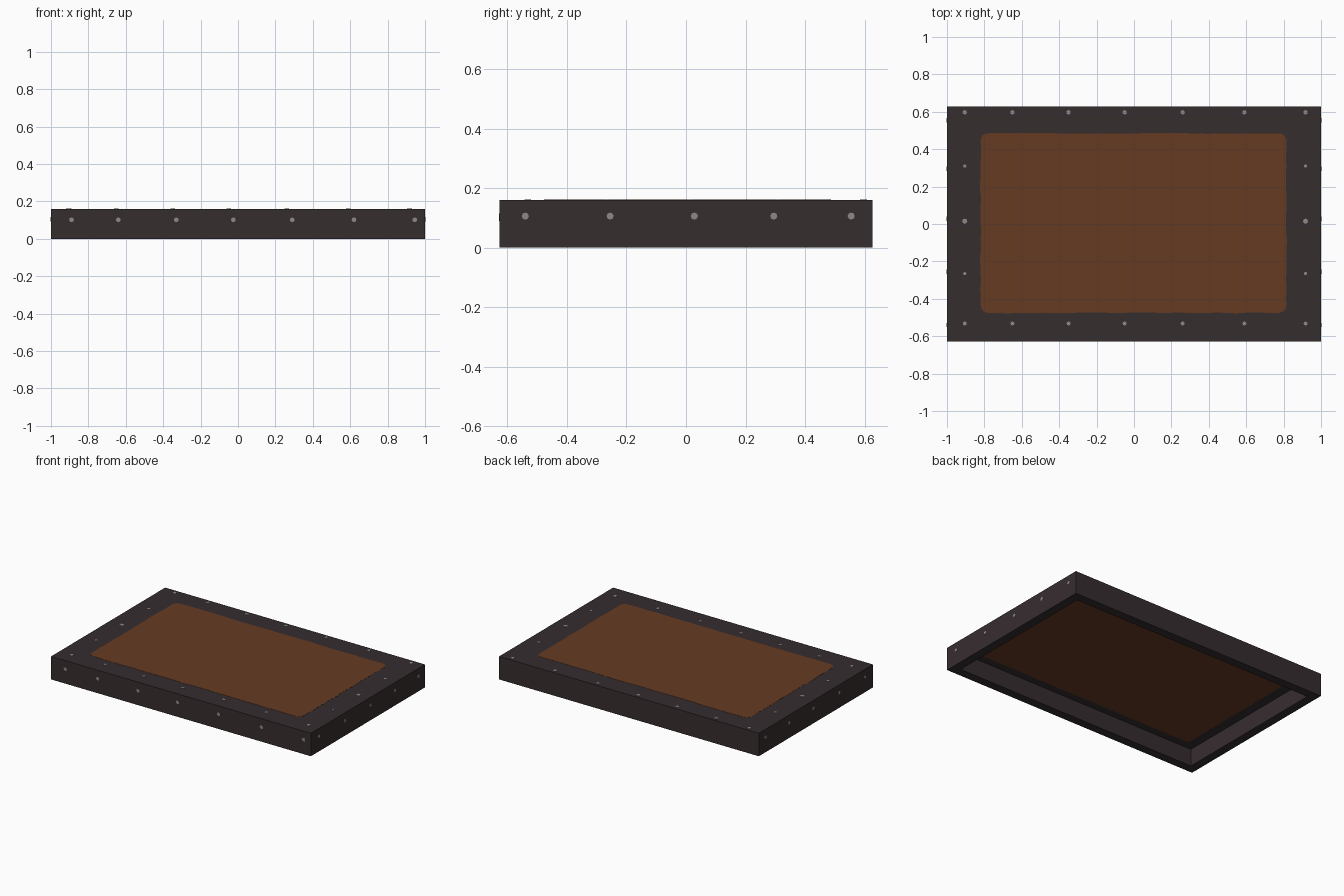
import bpy, bmesh, math, random
from mathutils import Vector

if "Cube" in bpy.data.objects:
    bpy.data.objects.remove(bpy.data.objects["Cube"])

random.seed(4)
LX, LY, H = 1.0, 0.627, 0.16      # half sizes and height
WALL, DEPTH = 0.086, 0.12         # wall thickness, depth of the hollow below


def material(name, rgb):
    m = bpy.data.materials.new(name)
    m.diffuse_color = (*rgb, 1)
    m.use_nodes = True
    m.node_tree.nodes["Principled BSDF"].inputs["Base Color"].default_value = m.diffuse_color
    return m


dark = material("dark frame", (0.037, 0.026, 0.028))
brown = material("brown leather", (0.130, 0.043, 0.016))
grey = material("grey stud", (0.27, 0.25, 0.25))


def finish(bm, name, mat):
    bmesh.ops.recalc_face_normals(bm, faces=bm.faces)
    me = bpy.data.meshes.new(name)
    bm.to_mesh(me)
    bm.free()
    me.materials.append(mat)
    ob = bpy.data.objects.new(name, me)
    bpy.context.collection.objects.link(ob)
    return ob


# Frame: slab hollowed from below
bm = bmesh.new()
bmesh.ops.create_cube(bm, size=1)
for v in bm.verts:
    v.co = Vector((v.co.x * 2 * LX, v.co.y * 2 * LY, (v.co.z + 0.5) * H))
bm.normal_update()
bottom = min(bm.faces, key=lambda f: f.normal.z)
bmesh.ops.inset_region(bm, faces=[bottom], thickness=WALL)
ext = bmesh.ops.extrude_discrete_faces(bm, faces=[bottom])["faces"]
for v in ext[0].verts:
    v.co.z = DEPTH
finish(bm, "frame", dark)


def panel(name, x0, x1, y0, y1, r, z, thick, jitter):
    """Thin rounded panel with a slightly uneven outline."""
    pts = []
    corners = [(x1 - r, y1 - r, 0), (x0 + r, y1 - r, 90),
               (x0 + r, y0 + r, 180), (x1 - r, y0 + r, 270)]
    for i, (cx, cy, a0) in enumerate(corners):
        for k in range(6):
            a = math.radians(a0 + k * 18)
            pts.append(Vector((cx + r * math.cos(a), cy + r * math.sin(a), z)))
        nx, ny, na = corners[(i + 1) % 4]
        b = math.radians(na)
        end = Vector((nx + r * math.cos(b), ny + r * math.sin(b), z))
        start = pts[-1].copy()
        out = Vector((math.cos(b), math.sin(b), 0))
        for k in range(1, 20):
            pts.append(start.lerp(end, k / 20) + out * random.uniform(-jitter, jitter))
    bm = bmesh.new()
    f = bm.faces.new([bm.verts.new(p) for p in pts])
    g = bmesh.ops.extrude_face_region(bm, geom=[f])["geom"]
    for v in g:
        if isinstance(v, bmesh.types.BMVert):
            v.co.z += thick
    finish(bm, name, brown)


panel("top_panel", -0.82, 0.815, -0.475, 0.485, 0.04, H - 0.001, 0.002, 0.003)
panel("underside_panel", -0.87, 0.87, -0.51, 0.51, 0.02, DEPTH - 0.001, 0.002, 0.002)


def stud(bm, p, n, r):
    """Flat eight sided stud lying on a face with normal n."""
    n = Vector(n)
    q = n.to_track_quat('Z', 'Y')
    ring = [Vector(p) + n * 0.0015 + q @ Vector((r * math.cos(a), r * math.sin(a), 0))
            for a in (math.tau * k / 8 for k in range(8))]
    f = bm.faces.new([bm.verts.new(c) for c in ring])
    g = bmesh.ops.extrude_face_region(bm, geom=[f])["geom"]
    for v in g:
        if isinstance(v, bmesh.types.BMVert):
            v.co -= n * 0.002


# Studs: around the top, along the front and on both short ends
bm = bmesh.new()
for x in (-0.905, -0.65, -0.35, -0.05, 0.26, 0.59, 0.917):
    stud(bm, (x, 0.597, H), (0, 0, 1), 0.012)
    stud(bm, (x, -0.532, H), (0, 0, 1), 0.011)
for y in (-0.265, 0.015, 0.31):
    for x in (-0.905, 0.917):
        stud(bm, (x, y, H), (0, 0, 1), 0.014 if y == 0.015 else 0.009)
for x in (-0.89, -0.64, -0.33, -0.025, 0.29, 0.62, 0.945):
    stud(bm, (x, -LY, 0.102), (0, -1, 0), 0.013)
for y in (-0.54, -0.255, 0.028, 0.295, 0.555):
    for s in (-1, 1):
        stud(bm, (s * LX, y, 0.106), (s, 0, 0), 0.012)
finish(bm, "studs", grey)
